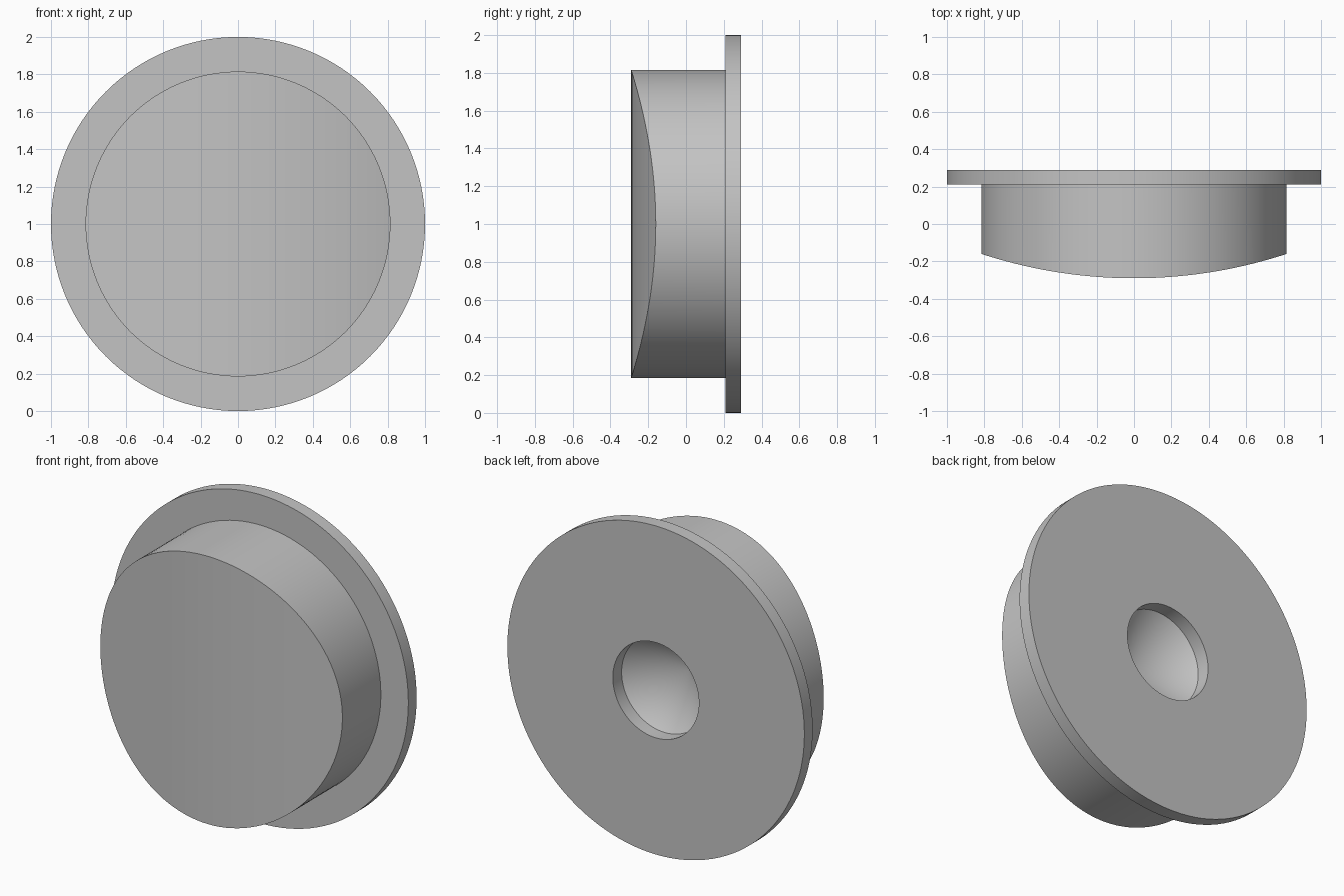
import bpy, bmesh, math

cube = bpy.data.objects.get("Cube")
if cube:
    bpy.data.objects.remove(cube, do_unlink=True)

N = 128             # segments around the axis
BOSS_R = 0.815
FRONT_Y = -0.29
CURVE_R = 2.62      # radius of the bowed front

grey = bpy.data.materials.new("plain grey")
grey.use_nodes = True
color = (0.55, 0.55, 0.55, 1)
grey.diffuse_color = color
grey.node_tree.nodes["Principled BSDF"].inputs["Base Color"].default_value = color

bm = bmesh.new()


def ring(radius, y):
    """Circle of vertices around the y axis; y may be a function of x."""
    verts = []
    for i in range(N):
        a = 2 * math.pi * i / N
        x = radius * math.cos(a)
        verts.append(bm.verts.new((x, y(x) if callable(y) else y, 1 + radius * math.sin(a))))
    return verts


def bow(x):
    return FRONT_Y + CURVE_R - math.sqrt(CURVE_R ** 2 - x * x)


# Boss wall, flange and blind hole, listed from the front edge to the hole floor
profile = [(BOSS_R, bow), (BOSS_R, 0.21), (1, 0.21), (1, 0.29), (0.29, 0.29), (0.29, 0.205)]
rings = [ring(r, y) for r, y in profile]
for a, b in zip(rings, rings[1:]):
    for i in range(N):
        j = (i + 1) % N
        bm.faces.new((a[i], a[j], b[j], b[i]))

# Conical bottom of the hole
tip = bm.verts.new((0, -0.02, 1))
floor = rings[-1]
for i in range(N):
    bm.faces.new((floor[i], floor[(i + 1) % N], tip))

# Bowed front face, made of upright strips
rim = rings[0]
for i in range(N // 2):
    strip = [rim[i], rim[i + 1], rim[N - i - 1], rim[-i]]
    bm.faces.new(list(dict.fromkeys(strip)))

bmesh.ops.recalc_face_normals(bm, faces=bm.faces)
mesh = bpy.data.meshes.new("flanged_plug")
bm.to_mesh(mesh)
bm.free()
mesh.materials.append(grey)

plug = bpy.data.objects.new("flanged_plug", mesh)
bpy.context.collection.objects.link(plug)
bpy.ops.object.select_all(action='DESELECT')
plug.select_set(True)
bpy.context.view_layer.objects.active = plug
bpy.ops.object.shade_smooth_by_angle(angle=math.radians(30))
